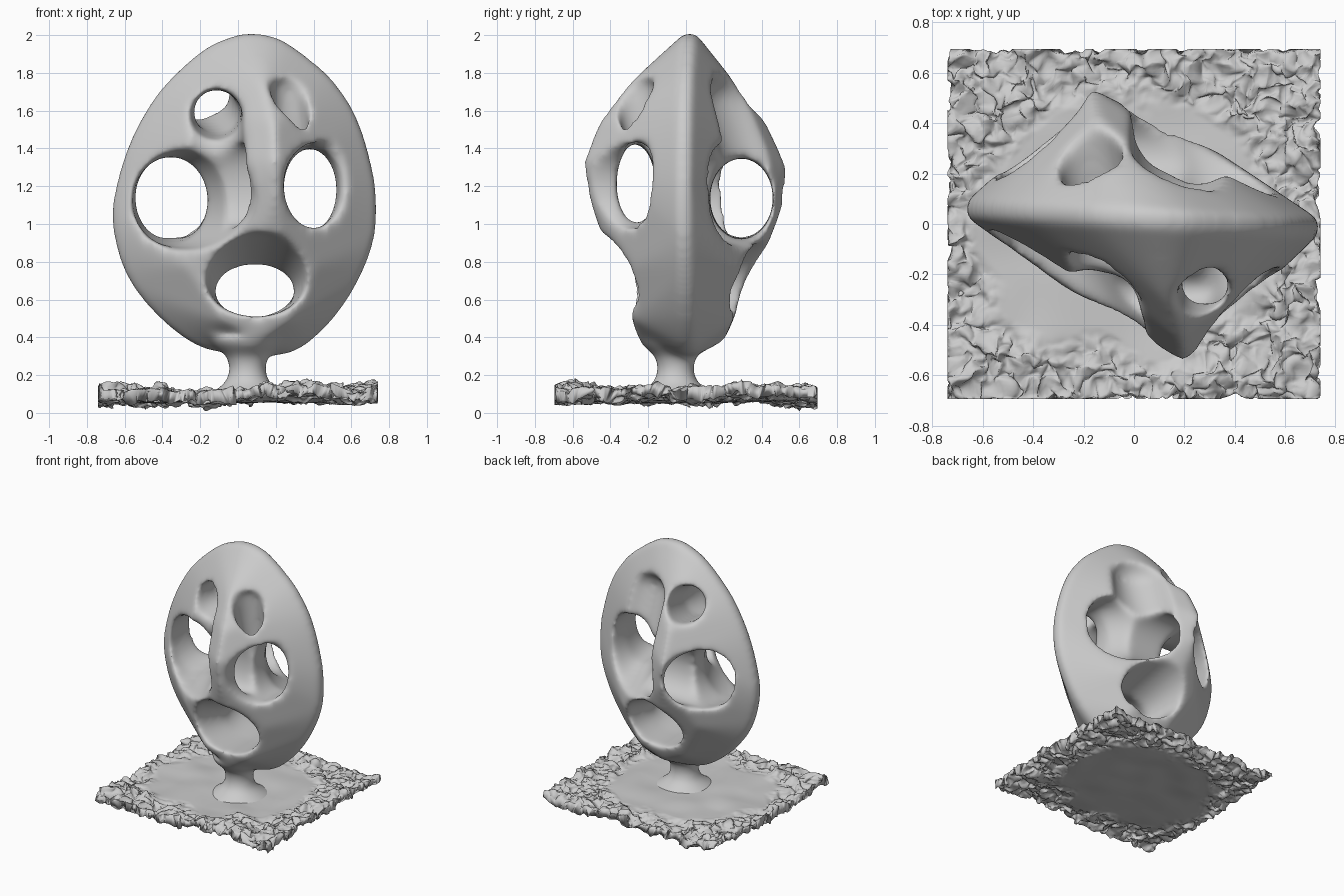
import bpy, bmesh, math
from mathutils import Vector, noise

if "Cube" in bpy.data.objects:
    bpy.data.objects.remove(bpy.data.objects["Cube"])


def new_object(name, bm):
    mesh = bpy.data.meshes.new(name)
    bm.to_mesh(mesh)
    bm.free()
    ob = bpy.data.objects.new(name, mesh)
    bpy.context.collection.objects.link(ob)
    return ob


def hull(name, points):
    bm = bmesh.new()
    for p in points:
        bm.verts.new(p)
    res = bmesh.ops.convex_hull(bm, input=bm.verts)
    loose = {g for g in res["geom_interior"] + res["geom_unused"]
             if isinstance(g, bmesh.types.BMVert)}
    bmesh.ops.delete(bm, geom=list(loose), context='VERTS')
    bmesh.ops.recalc_face_normals(bm, faces=bm.faces)
    return new_object(name, bm)


def smooth_loop(points, steps=4):
    # closed Catmull-Rom curve through the points
    out = []
    n = len(points)
    for i in range(n):
        a, b, c, d = (Vector(points[(i + k) % n]) for k in (-1, 0, 1, 2))
        for s in range(steps):
            t = s / steps
            out.append(0.5 * (2 * b + (c - a) * t + (2 * a - 5 * b + 4 * c - d) * t * t
                              + (3 * b - a - 3 * c + d) * t ** 3))
    return out


def ellipsoid(centre, radii, n=20, m=10):
    c = Vector(centre)
    pts = []
    for j in range(m + 1):
        a = math.pi * j / m
        for i in range(n if 0 < j < m else 1):
            t = 2 * math.pi * i / n
            pts.append(c + Vector((radii[0] * math.sin(a) * math.cos(t),
                                   radii[1] * math.sin(a) * math.sin(t),
                                   radii[2] * math.cos(a))))
    return pts


def apply(ob, kind, **settings):
    bpy.context.view_layer.objects.active = ob
    mod = ob.modifiers.new(kind.lower(), kind)
    for key, value in settings.items():
        setattr(mod, key, value)
    bpy.ops.object.modifier_apply(modifier=mod.name)


def combine(ob, other, operation):
    apply(ob, 'BOOLEAN', operation=operation, object=other, solver='EXACT')
    bpy.data.objects.remove(other)


def tunnel(ob, stations):
    # carve a hull between each pair of neighbouring ellipsoids
    for a, b in zip(stations, stations[1:]):
        combine(ob, hull("cutter", ellipsoid(*a) + ellipsoid(*b)), 'DIFFERENCE')


# Body: egg-shaped rim with a ridge in front and behind
rim = [(0.08, 2.01), (0.22, 1.98), (0.37, 1.88), (0.51, 1.75), (0.63, 1.56),
       (0.71, 1.3), (0.735, 1.08), (0.71, 0.88), (0.61, 0.65), (0.45, 0.44),
       (0.25, 0.31), (-0.08, 0.32), (-0.26, 0.38), (-0.46, 0.55), (-0.6, 0.75),
       (-0.665, 1.0), (-0.645, 1.2), (-0.56, 1.46), (-0.41, 1.71), (-0.2, 1.91),
       (-0.04, 1.99)]
points = [(p.x, 0.025 - 0.05 * p.x + s, p.y) for p in smooth_loop(rim)
          for s in (-0.03, 0.03)]
points += [(0.14, -0.32, 1.73), (0.19, -0.47, 1.53), (0.2, -0.55, 1.33),
           (0.2, -0.52, 1.15), (0.17, -0.42, 0.95), (0.27, -0.28, 0.49),
           (-0.08, -0.28, 0.49), (0.12, -0.25, 0.39),
           (-0.28, -0.25, 0.78), (0.42, -0.27, 0.78),
           (-0.12, 0.3, 1.7), (-0.15, 0.44, 1.52), (-0.17, 0.54, 1.3),
           (-0.17, 0.53, 1.13), (-0.13, 0.46, 0.95), (-0.12, 0.24, 0.47),
           (0.22, 0.24, 0.47), (0.05, 0.2, 0.38),
           (-0.32, 0.32, 0.78), (0.33, 0.29, 0.75)]
body = hull("sculpture_body", points)

# Left and right through holes, each flaring on one face
tunnel(body, [((-0.22, -0.45, 1.15), (0.31, 0.15, 0.31)),
              ((-0.36, 0.0, 1.12), (0.2, 0.1, 0.235)),
              ((-0.33, 0.5, 1.17), (0.18, 0.1, 0.22))])
tunnel(body, [((0.28, 0.45, 1.14), (0.31, 0.15, 0.31)),
              ((0.38, 0.0, 1.18), (0.14, 0.1, 0.22)),
              ((0.41, -0.5, 1.21), (0.17, 0.1, 0.22))])
# Passages behind the front ridge and the back ridge
tunnel(body, [((-0.4, -0.29, 1.18), (0.1, 0.13, 0.23)),
              ((0.5, -0.25, 1.23), (0.1, 0.09, 0.21))])
tunnel(body, [((-0.45, 0.29, 1.14), (0.1, 0.16, 0.21)),
              ((0.5, 0.3, 1.13), (0.1, 0.18, 0.22))])
# Upper holes
tunnel(body, [((-0.13, -0.35, 1.57), (0.16, 0.1, 0.15)),
              ((-0.11, 0.0, 1.59), (0.12, 0.1, 0.12)),
              ((-0.2, 0.35, 1.7), (0.14, 0.1, 0.14))])
tunnel(body, [((0.27, -0.28, 1.73), (0.1, 0.12, 0.06)),
              ((0.29, -0.2, 1.3), (0.09, 0.08, 0.1))])
# Hollows that lead from the upper holes down into the large openings
tunnel(body, [((-0.13, -0.36, 1.6), (0.15, 0.2, 0.13)),
              ((-0.2, -0.4, 1.25), (0.25, 0.2, 0.2))])
tunnel(body, [((0.2, 0.36, 1.66), (0.22, 0.27, 0.18)),
              ((0.25, 0.42, 1.25), (0.25, 0.2, 0.2))])
# Lower hole
tunnel(body, [((0.1, -0.42, 0.735), (0.3, 0.1, 0.22)),
              ((0.09, 0.0, 0.64), (0.21, 0.08, 0.14)),
              ((0.06, 0.42, 0.71), (0.26, 0.1, 0.2))])

# Neck that flares into the body and the base
bm = bmesh.new()
profile = [(0, 0.08), (0.24, 0.08), (0.17, 0.12), (0.115, 0.165), (0.095, 0.23),
           (0.11, 0.3), (0.18, 0.36), (0.2, 0.4), (0, 0.43)]
verts = [bm.verts.new((r, 0, z)) for r, z in profile]
edges = [bm.edges.new(p) for p in zip(verts, verts[1:])]
bmesh.ops.spin(bm, geom=verts + edges, axis=(0, 0, 1), cent=(0, 0, 0),
               angle=2 * math.pi, steps=32)
bmesh.ops.remove_doubles(bm, verts=bm.verts, dist=0.001)
bmesh.ops.recalc_face_normals(bm, faces=bm.faces)
bmesh.ops.translate(bm, verts=bm.verts, vec=(0.05, -0.055, 0))
combine(body, new_object("neck", bm), 'UNION')

# Melt all the parts into one smooth surface
apply(body, 'REMESH', mode='VOXEL', voxel_size=0.016)
apply(body, 'SMOOTH', factor=0.5, iterations=30)
body.data.shade_smooth()

# Base: square slab, smooth in the middle and craggy around it
bm = bmesh.new()
bmesh.ops.create_grid(bm, x_segments=160, y_segments=160, size=1)
for v in bm.verts:
    v.co = (v.co.x * 0.735, v.co.y * 0.69, 0.11)
base = new_object("rough_base", bm)
apply(base, 'SOLIDIFY', thickness=0.05, offset=-1)
for v in base.data.vertices:
    p = v.co.copy()
    r = math.hypot((p.x + 0.04) / 0.62, (p.y + 0.01) / 0.57)
    r += 0.2 * noise.noise(Vector((p.x * 4, p.y * 4, 0)))
    rough = min(max((r - 0.85) / 0.2, 0), 1)
    q = Vector((p.x, p.y, p.z * 2))
    offset = (noise.noise_vector(q * 9) * 0.04 + noise.noise_vector(q * 24) * 0.028
              + noise.noise_vector(q * 50) * 0.01)
    swell = 0.04 * noise.noise(Vector((p.x * 2.5, p.y * 2.5, 3)))
    v.co += offset * rough + Vector((0, 0, swell * rough))
    v.co.z += 0.012 * noise.noise(p * 5) + rough * 0.03 * max(p.x, 0)
    v.co.x = min(max(v.co.x, -0.74), 0.74)
    v.co.y = min(max(v.co.y, -0.695), 0.695)
    v.co.z = max(v.co.z, 0.0)
base.data.shade_smooth()
